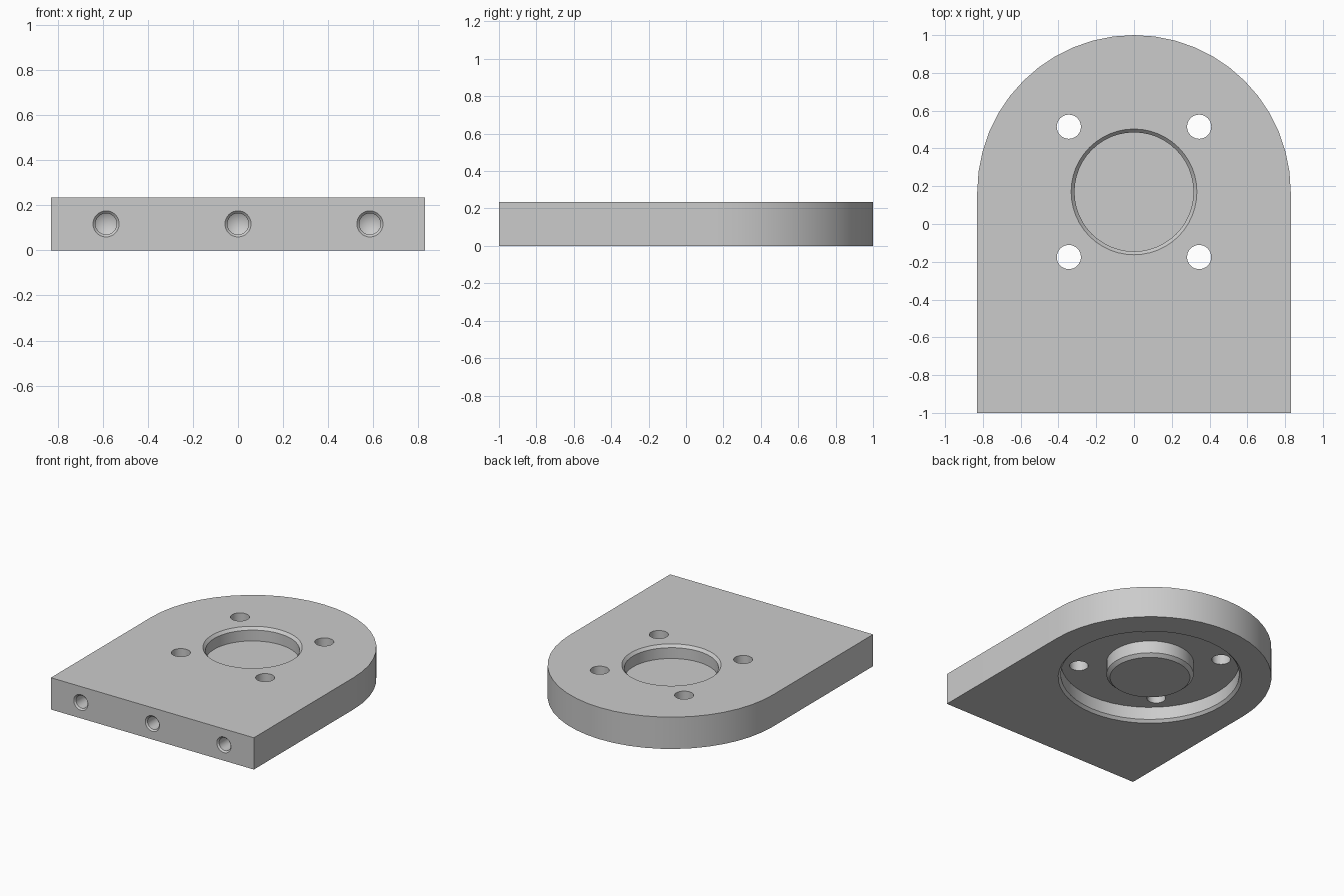
import bpy
import bmesh
from math import pi, cos, sin
from mathutils import Matrix, Vector

cube = bpy.data.objects.get("Cube")
if cube:
    bpy.data.objects.remove(cube, do_unlink=True)

WIDTH, THICK = 0.83, 0.235      # half width and plate thickness
CY = 1 - WIDTH                  # centre of the round end
EPS = 0.05                      # cutter overshoot

grey = bpy.data.materials.new("plain grey")
grey.use_nodes = True
colour = (0.6, 0.6, 0.6, 1)
grey.diffuse_color = colour
grey.node_tree.nodes["Principled BSDF"].inputs["Base Color"].default_value = colour


def make_object(name, bm):
    bmesh.ops.recalc_face_normals(bm, faces=bm.faces)
    mesh = bpy.data.meshes.new(name)
    bm.to_mesh(mesh)
    bm.free()
    mesh.materials.append(grey)
    obj = bpy.data.objects.new(name, mesh)
    bpy.context.collection.objects.link(obj)
    return obj


def revolve(name, profile, matrix, steps=48):
    """Turn a closed (radius, height) profile about z, then place it."""
    bm = bmesh.new()
    verts = [bm.verts.new((r, 0, z)) for r, z in profile]
    edges = [bm.edges.new((verts[i - 1], verts[i])) for i in range(len(verts))
             if profile[i - 1][0] + profile[i][0] > 0]
    bmesh.ops.spin(bm, geom=verts + edges, cent=(0, 0, 0), axis=(0, 0, 1),
                   angle=2 * pi, steps=steps, use_merge=False)
    bmesh.ops.remove_doubles(bm, verts=bm.verts, dist=1e-4)
    bmesh.ops.transform(bm, matrix=matrix, verts=bm.verts)
    return make_object(name, bm)


# Plate: straight front, half-round back
bm = bmesh.new()
outline = [(-WIDTH, -1), (WIDTH, -1)]
outline += [(WIDTH * cos(pi * i / 24), CY + WIDTH * sin(pi * i / 24)) for i in range(25)]
base = bm.faces.new([bm.verts.new((x, y, 0)) for x, y in outline])
top = bmesh.ops.extrude_face_region(bm, geom=[base])["geom"]
bmesh.ops.translate(bm, vec=(0, 0, THICK),
                    verts=[g for g in top if isinstance(g, bmesh.types.BMVert)])
plate = make_object("mounting_plate", bm)

centre = Matrix.Translation((0, CY, 0))
cutters = []

# Chamfered round pocket in the top
cutters.append(revolve("pocket_cutter", [
    (0, THICK - 0.1), (0.315, THICK - 0.1), (0.315, THICK - 0.02),
    (0.333, THICK), (0.333, THICK + EPS), (0, THICK + EPS)], centre))

# Ring recess underneath, leaving a chamfered central boss
cutters.append(revolve("recess_cutter", [
    (0.273, -EPS), (0.273, 0), (0.298, 0.022), (0.298, 0.115),
    (0.61, 0.115), (0.61, 0.02), (0.628, 0), (0.628, -EPS)], centre))

# Four bolt holes right through
for sx in (-1, 1):
    for sy in (-1, 1):
        place = Matrix.Translation((sx * 0.345, CY + sy * 0.345, 0))
        cutters.append(revolve("bolt_hole_cutter", [
            (0, -EPS), (0.064, -EPS), (0.064, THICK + EPS), (0, THICK + EPS)],
            place, 32))

# Three drilled holes in the front edge, with chamfer and conical end
for x in (-0.585, 0, 0.585):
    place = Matrix.Translation((x, -1, THICK / 2)) @ Matrix.Rotation(-pi / 2, 4, 'X')
    cutters.append(revolve("edge_hole_cutter", [
        (0, -EPS), (0.058, -EPS), (0.058, 0), (0.047, 0.011),
        (0.047, 0.3), (0, 0.328)], place, 32))

# Cut everything out of the plate
bpy.context.view_layer.objects.active = plate
for cutter in cutters:
    mod = plate.modifiers.new("cut", 'BOOLEAN')
    mod.operation, mod.solver, mod.object = 'DIFFERENCE', 'EXACT', cutter
    bpy.ops.object.modifier_apply(modifier=mod.name)
    bpy.data.objects.remove(cutter, do_unlink=True)

bpy.ops.object.select_all(action='DESELECT')
plate.select_set(True)
bpy.ops.object.shade_smooth_by_angle(angle=pi / 9)
